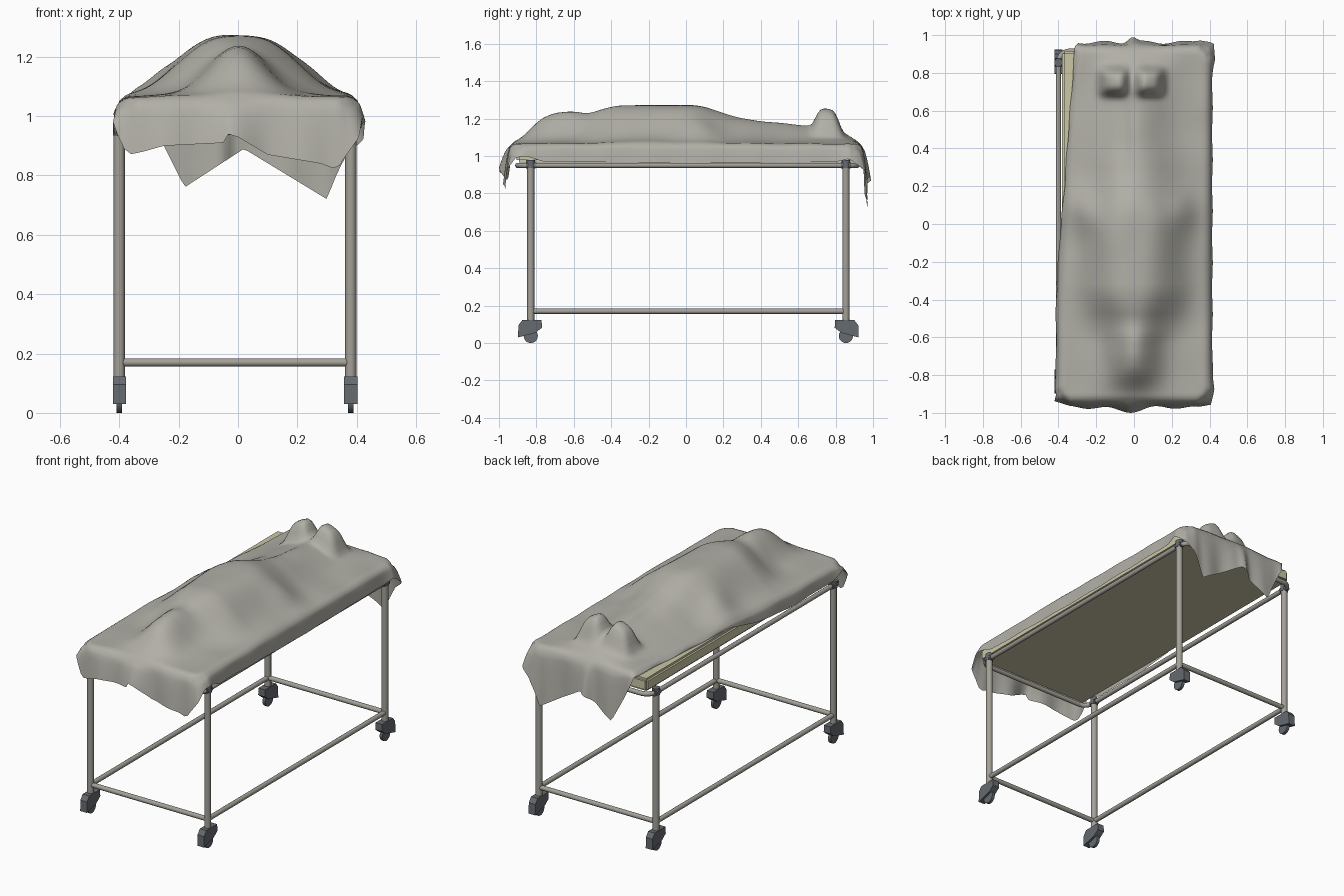
import bpy, bmesh, math
from mathutils import Vector, noise

if "Cube" in bpy.data.objects:
    bpy.data.objects.remove(bpy.data.objects["Cube"])


def material(name, rgb, rough=0.7):
    m = bpy.data.materials.new(name)
    m.use_nodes = True
    m.diffuse_color = (*rgb, 1)
    node = m.node_tree.nodes["Principled BSDF"]
    node.inputs["Base Color"].default_value = (*rgb, 1)
    node.inputs["Roughness"].default_value = rough
    return m


CLOTH = material("grey linen", (0.44, 0.43, 0.385))
FOAM = material("pale yellow vinyl", (0.6, 0.57, 0.38))
STEEL = material("brushed steel", (0.37, 0.355, 0.315))
DARK = material("dark grey plastic", (0.13, 0.145, 0.16))


def finish(name, bm, mat, smooth=True):
    bmesh.ops.recalc_face_normals(bm, faces=bm.faces)
    mesh = bpy.data.meshes.new(name)
    bm.to_mesh(mesh)
    bm.free()
    obj = bpy.data.objects.new(name, mesh)
    bpy.context.collection.objects.link(obj)
    mesh.materials.append(mat)
    if smooth:
        bpy.ops.object.select_all(action="DESELECT")
        obj.select_set(True)
        bpy.context.view_layer.objects.active = obj
        bpy.ops.object.shade_smooth_by_angle(angle=math.radians(40))
    return obj


def tube(name, a, b, r, mat, sides=16):
    a, b = Vector(a), Vector(b)
    bm = bmesh.new()
    bmesh.ops.create_cone(bm, cap_ends=True, segments=sides, radius1=r, radius2=r, depth=(b - a).length)
    obj = finish(name, bm, mat)
    obj.location = (a + b) / 2
    obj.rotation_euler = (b - a).to_track_quat("Z", "Y").to_euler()
    return obj


def lerp(points, t):
    """Linear interpolation through rows of (key, values...)."""
    if t <= points[0][0]:
        return points[0][1:]
    for p, q in zip(points, points[1:]):
        if t <= q[0]:
            f = (t - p[0]) / (q[0] - p[0])
            return [u + (v - u) * f for u, v in zip(p[1:], q[1:])]
    return points[-1][1:]


# Wheeled frame: legs, collars, casters
LEFT, RIGHT, FRONT, BACK = 0.38, -0.40, -0.83, 0.855
for y, end in ((FRONT, "front"), (BACK, "back")):
    out = math.copysign(1, y)
    for x, side in ((LEFT, "left"), (RIGHT, "right")):
        tag = f"{end}_{side}"
        tube(f"leg_{tag}", (x, y, 0.11), (x, y, 0.97), 0.019, STEEL)
        tube(f"collar_{tag}", (x, y, 0.935), (x, y, 0.978), 0.022, DARK)
        tube(f"rail_sleeve_{tag}", (x, y - 0.025, 0.95), (x, y + 0.025, 0.95), 0.018, DARK)
        tube(f"wheel_{tag}", (x - 0.009, y, 0.038), (x + 0.009, y, 0.038), 0.038, DARK, 20)
        # Caster housing, a side profile given thickness
        bm = bmesh.new()
        profile = [(0.068, 0.03), (0.066, 0.095), (0.045, 0.123), (-0.058, 0.123), (-0.06, 0.082), (-0.025, 0.055)]
        face = bm.faces.new([bm.verts.new((x - 0.022, y + out * p, z)) for p, z in profile])
        new = bmesh.ops.extrude_face_region(bm, geom=[face])["geom"]
        bmesh.ops.translate(bm, vec=(0.044, 0, 0), verts=[v for v in new if isinstance(v, bmesh.types.BMVert)])
        finish(f"caster_{tag}", bm, DARK, False)
    tube(f"lower_rail_{end}", (LEFT, y, 0.17), (RIGHT, y, 0.17), 0.014, STEEL)
for x, side in ((LEFT, "left"), (RIGHT, "right")):
    tube(f"lower_rail_{side}", (x, FRONT, 0.17), (x, BACK, 0.17), 0.014, STEEL)

# Upper frame: one tube bent around rounded corners
curve = bpy.data.curves.new("upper_frame", "CURVE")
curve.dimensions = "3D"
curve.bevel_depth = 0.014
curve.bevel_resolution = 3
path = []
bend = 0.06
corners = [(LEFT, 0.915, 0), (RIGHT, 0.915, 90), (RIGHT, -0.9, 180), (LEFT, -0.9, 270)]
for x, y, start in corners:
    cx, cy = x - math.copysign(bend, x), y - math.copysign(bend, y)
    for i in range(7):
        a = math.radians(start + i * 15)
        path.append((cx + bend * math.cos(a), cy + bend * math.sin(a), 0.95, 1))
spline = curve.splines.new("POLY")
spline.points.add(len(path) - 1)
for point, co in zip(spline.points, path):
    point.co = co
spline.use_cyclic_u = True
frame = bpy.data.objects.new("upper_frame", curve)
bpy.context.collection.objects.link(frame)
curve.materials.append(STEEL)

# Mattress
bm = bmesh.new()
bmesh.ops.create_cube(bm, size=1)
bmesh.ops.scale(bm, vec=(0.76, 1.82, 0.075), verts=bm.verts)
bmesh.ops.translate(bm, vec=(0, 0.005, 1.003), verts=bm.verts)
bmesh.ops.bevel(bm, geom=bm.edges[:], offset=0.012, segments=2, affect="EDGES")
finish("mattress", bm, FOAM)

# Draped figure: along y, the ridge height, half width and squareness
BODY = [(-0.93, 0.0, 0.16, 2), (-0.86, 0.04, 0.14, 2), (-0.8, 0.115, 0.13, 2), (-0.72, 0.158, 0.13, 2),
        (-0.6, 0.165, 0.135, 2), (-0.52, 0.153, 0.17, 2), (-0.45, 0.182, 0.21, 2.3), (-0.36, 0.205, 0.24, 2.7),
        (0.0, 0.207, 0.255, 3), (0.08, 0.203, 0.25, 2.7), (0.16, 0.178, 0.23, 2.4), (0.26, 0.145, 0.2, 2.2),
        (0.42, 0.118, 0.19, 2.1), (0.62, 0.1, 0.17, 2), (0.78, 0.1, 0.16, 2), (0.86, 0.05, 0.18, 2),
        (0.94, 0.0, 0.2, 2)]


def bump(x, y, cx, cy, rx, ry, power=2):
    return math.exp(-abs((x - cx) / rx) ** power - abs((y - cy) / ry) ** power)


def cloth_height(x, y):
    rows = [lerp(BODY, y + d) for d in (-0.03, 0, 0.03)]
    h, w, p = (sum(c) / 3 for c in zip(*rows))
    z = 1.066 + h * math.exp(-(abs(x) / w) ** p)
    # Hands, feet, groove between the legs, sheet slope beside the head
    z += 0.02 * (bump(x, y, -0.27, 0.07, 0.07, 0.1) + bump(x, y, 0.25, 0.07, 0.07, 0.1))
    z += 0.105 * (bump(x, y, -0.105, 0.755, 0.07, 0.07, 4) + bump(x, y, 0.085, 0.755, 0.07, 0.07, 4))
    z -= 0.018 * bump(x, y, -0.05, 0.5, 0.04, 0.25)
    z += 0.008 * bump(x, y, 0, -0.62, 0.3, 0.16)
    return z + 0.006 * noise.noise((x * 7, y * 5, 1))


LEFT_EDGE, FRONT_EDGE, BACK_EDGE = 0.402, -0.94, 0.94
RIGHT_EDGE = [(-0.4, -0.4), (0.1, -0.372), (0.5, -0.345), (0.94, -0.31)]
# Hem height along each side
HEM_FRONT = [(-0.4, 1.03), (-0.355, 0.87), (-0.25, 0.9), (-0.05, 0.91), (-0.035, 0.94), (0, 0.93),
             (0.1, 0.87), (0.28, 0.84), (0.33, 0.82), (0.4, 0.99)]
HEM_BACK = [(-0.31, 1.02), (-0.25, 0.9), (-0.18, 0.76), (0.02, 0.89), (0.3, 0.72), (0.355, 0.88), (0.4, 0.94)]
HEM_LEFT = [(-0.93, 0.99), (-0.85, 0.998), (-0.77, 0.972), (0, 0.96), (0.8, 0.968), (0.87, 0.985), (0.94, 0.94)]
HEM_RIGHT = [(-0.93, 1.03), (-0.8, 0.985), (-0.4, 0.98), (-0.1, 1.0), (0.1, 1.044), (0.94, 1.044)]

# Sheet: a draped grid with a skirt grown from its border
NX, NY, NS = 48, 120, 7
bm = bmesh.new()
grid = []
for j in range(NY + 1):
    y = FRONT_EDGE + (BACK_EDGE - FRONT_EDGE) * j / NY
    x0 = lerp(RIGHT_EDGE, y)[0]
    row = []
    for i in range(NX + 1):
        x = x0 + (LEFT_EDGE - x0) * i / NX
        gap = min(x - x0, LEFT_EDGE - x, y - FRONT_EDGE, BACK_EDGE - y)
        z = cloth_height(x, y) - 0.018 * max(0, 1 - gap / 0.035) ** 2
        # Rounded corners
        soft = max(0, (abs(x) - 0.34) / 0.06) * max(0, (abs(y) - 0.87) / 0.07)
        row.append(bm.verts.new((x - math.copysign(0.014 * soft, x), y - math.copysign(0.03 * soft, y),
                                 z - 0.012 * soft)))
    grid.append(row)
for low, high in zip(grid, grid[1:]):
    for i in range(NX):
        bm.faces.new((low[i], low[i + 1], high[i + 1], high[i]))

border = ([(grid[0][i], 0, -1) for i in range(NX)] + [(grid[j][NX], 1, 0) for j in range(NY)]
          + [(grid[NY][i], 0, 1) for i in range(NX, 0, -1)] + [(grid[j][0], -1, 0) for j in range(NY, 0, -1)])
strips = []
for top, nx, ny in border:
    x, y, z = top.co
    if ny:
        hem = lerp(HEM_FRONT if ny < 0 else HEM_BACK, x)[0]
        if ny < 0:
            flare = 0.038 + 0.022 * math.sin(x * 20 - 4.3) * math.cos(x * 7)
        else:
            flare = 0.022 + 0.008 * math.sin(x * 30)
            flare += 0.03 * bump(x, 0, -0.01, 0, 0.03, 1) + 0.03 * bump(x, 0, 0.38, 0, 0.05, 1)
    else:
        hem = lerp(HEM_LEFT if nx > 0 else HEM_RIGHT, y)[0]
        flare = min(0.013, 0.25 * max(0, z - hem)) + 0.002 * math.sin(y * 23)
    # Corners of the cloth stick out sideways
    end = FRONT_EDGE if y < 0 else BACK_EDGE
    poke = math.exp(-((abs(x) - 0.39) / 0.04) ** 2 - ((y - end) / 0.09) ** 2)
    strip = [top]
    for k in range(1, NS + 1):
        t = k / NS
        spread = t ** 0.6
        dx = nx * flare * spread + math.copysign(0.04 if ny else 0.025, x) * poke * spread
        strip.append(bm.verts.new((x + dx, y + ny * flare * spread, z + (hem - z) * t)))
    strips.append(strip)
for a, b in zip(strips, strips[1:] + strips[:1]):
    for k in range(NS):
        bm.faces.new((a[k], a[k + 1], b[k + 1], b[k]))
sheet = finish("draped_sheet", bm, CLOTH, False)
sheet.data.polygons.foreach_set("use_smooth", [True] * len(sheet.data.polygons))
